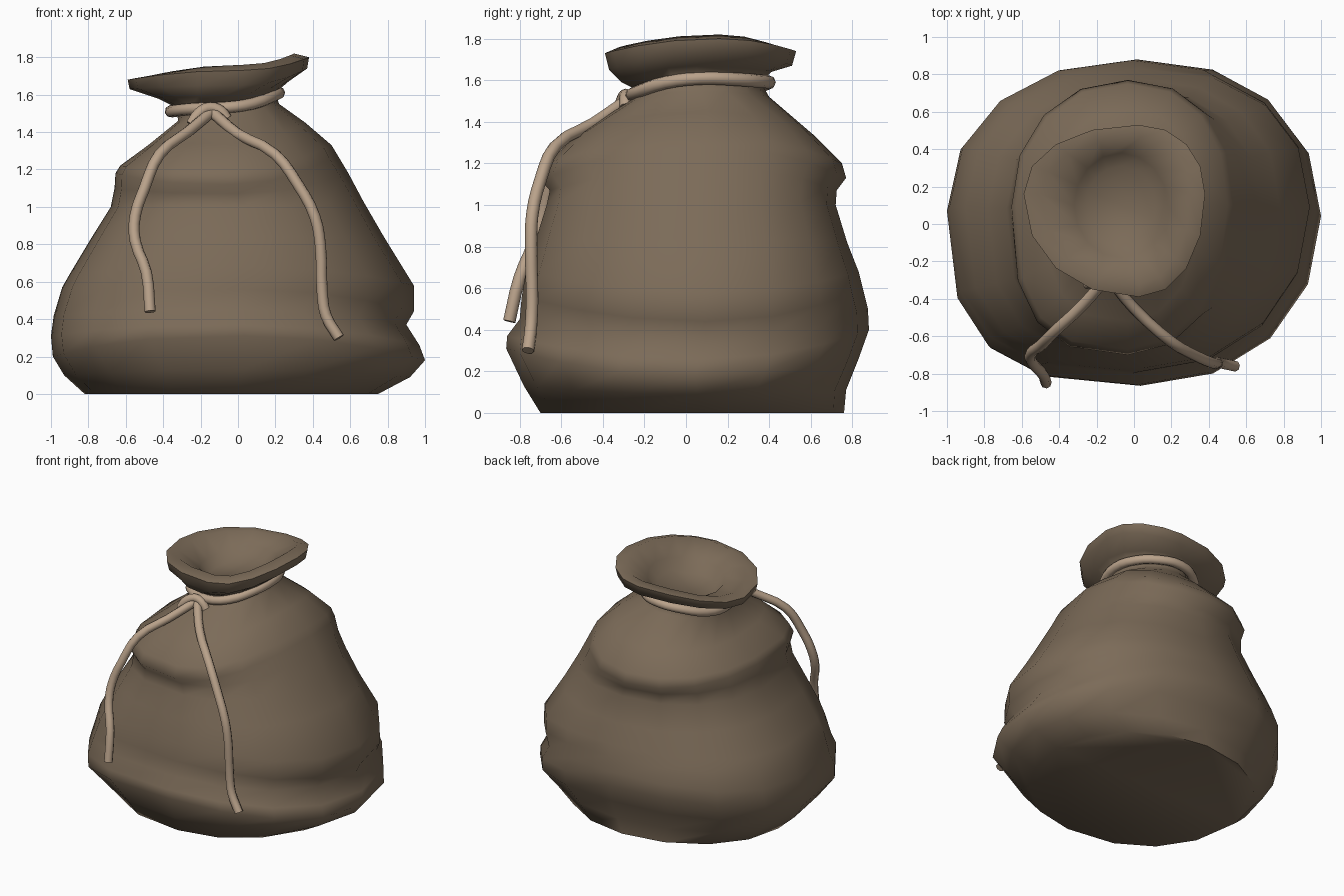
import bpy, bmesh
from math import sin, cos, pi, radians

if "Cube" in bpy.data.objects:
    bpy.data.objects.remove(bpy.data.objects["Cube"])

SIDES = 16
ROUND = (1, 1, 1, 1)


def material(name, rgb):
    m = bpy.data.materials.new(name)
    m.diffuse_color = (*rgb, 1)
    m.use_nodes = True
    m.node_tree.nodes["Principled BSDF"].inputs["Base Color"].default_value = m.diffuse_color
    return m


def spow(v, e):
    return abs(v) ** e * (1 if v >= 0 else -1)


def ring_points(r, bulge=ROUND, shift=(0, 0), sides=SIDES):
    """Closed loop through its left, right, front and back points: (x,z) (x,z) (y,z) (y,z).
    bulge: exponent per quadrant (back right, back left, front left, front right), below 1 is
    squarer. shift moves the widest place off the middle."""
    xl, zl, xr, zr, yf, zf, yb, zb = r
    cx, cy = (xl + xr) / 2 + shift[0], (yf + yb) / 2 + shift[1]
    pts = []
    for i in range(sides):
        c, s = cos(2 * pi * i / sides), sin(2 * pi * i / sides)
        e = bulge[4 * i // sides]
        rx = xr - cx if c > 0 else cx - xl
        ry = yb - cy if s > 0 else cy - yf
        z = c * c * (zr if c > 0 else zl) + s * s * (zb if s > 0 else zf)
        pts.append((cx + rx * spow(c, e), cy + ry * spow(s, e), z))
    return pts


def loft(name, rings, mat):
    bm = bmesh.new()
    loops = [[bm.verts.new(p) for p in ring] for ring in rings]
    for a, b in zip(loops, loops[1:]):
        for i in range(SIDES):
            j = (i + 1) % SIDES
            bm.faces.new((a[i], a[j], b[j], b[i]))
    bm.faces.new(loops[0][::-1])
    bm.faces.new(loops[-1])
    me = bpy.data.meshes.new(name)
    bm.to_mesh(me)
    bm.free()
    ob = bpy.data.objects.new(name, me)
    bpy.context.collection.objects.link(ob)
    me.materials.append(mat)
    smooth(ob)


def smooth(ob):
    bpy.ops.object.select_all(action='DESELECT')
    ob.select_set(True)
    bpy.context.view_layer.objects.active = ob
    if ob.type == 'CURVE':
        bpy.ops.object.convert(target='MESH')
    bpy.ops.object.shade_smooth_by_angle(angle=radians(75))


def cord(name, pts, mat, radius=0.03, closed=False):
    cu = bpy.data.curves.new(name, 'CURVE')
    cu.dimensions = '3D'
    cu.bevel_depth = radius
    cu.bevel_resolution = 2
    cu.use_fill_caps = True
    cu.resolution_u = 3
    sp = cu.splines.new('BEZIER')
    sp.bezier_points.add(len(pts) - 1)
    for bp, p in zip(sp.bezier_points, pts):
        bp.co = p
        bp.handle_left_type = bp.handle_right_type = 'AUTO'
    sp.use_cyclic_u = closed
    cu.materials.append(mat)
    ob = bpy.data.objects.new(name, cu)
    bpy.context.collection.objects.link(ob)
    smooth(ob)


cloth = material("cloth", (0.2, 0.147, 0.098))
rope = material("rope", (0.485, 0.36, 0.255))

# Sack body: sagging base, slanted low crease, overhanging shoulder
body = [
    (-.82, 0, .75, 0, -.70, 0, .76, 0),
    (-.93, .10, .92, .09, -.78, .13, .77, .11),
    (-.99, .20, 1.0, .18, -.865, .31, .83, .26),
    (-1.0, .31, .97, .26, -.86, .37, .88, .40),
    (-.985, .42, .90, .37, -.80, .45, .875, .50),
    (-.94, .57, .94, .44, -.79, .56, .85, .60),
    (-.90, .64, .94, .58, -.77, .68, .83, .68),
    (-.78, .84, .78, .84, -.72, .84, .775, .82),
    (-.68, 1.0, .67, 1.03, -.67, 1.0, .72, 1.0),
    (-.66, 1.1, .59, 1.18, -.655, 1.07, .725, 1.07),
    (-.655, 1.18, .53, 1.28, -.70, 1.12, .77, 1.13),
    (-.63, 1.22, .50, 1.33, -.67, 1.20, .75, 1.20),
    (-.48, 1.33, .36, 1.45, -.52, 1.34, .61, 1.34),
]
# Tied neck, flared lip and the hollow inside it
neck = [
    (-.32, 1.46, .22, 1.55, -.27, 1.50, .40, 1.52),
    (-.33, 1.53, .20, 1.61, -.23, 1.55, .36, 1.59),
    (-.43, 1.58, .27, 1.67, -.31, 1.59, .41, 1.64),
]
lip = [
    (-.58, 1.63, .37, 1.74, -.37, 1.65, .51, 1.67),
    (-.59, 1.68, .38, 1.80, -.39, 1.73, .53, 1.74),
    (-.50, 1.69, .30, 1.82, -.32, 1.76, .46, 1.75),
]
hollow = [
    (-.32, 1.63, .18, 1.72, -.18, 1.67, .38, 1.67),
    (-.26, 1.57, .12, 1.65, -.11, 1.60, .31, 1.61),
]
SLUMP = (.89, .94, .72, .95)
BASE = (1, 1, .85, 1)
loft("sack",
     [ring_points(r, BASE if k < 2 else SLUMP, (0.03, 0.06)) for k, r in enumerate(body)]
     + [ring_points(r) for r in neck]
     + [ring_points(r, (.95,) * 4, (0.13, 0.09)) for r in lip]
     + [ring_points(r) for r in hollow], cloth)

# Cord around the neck
cord("neck_cord", ring_points((-.36, 1.51, .22, 1.61, -.26, 1.53, .40, 1.59), sides=12), rope,
     0.032, True)

# Knot
cord("knot", [(-.25, -.32, 1.44), (-.21, -.31, 1.50), (-.15, -.29, 1.53),
              (-.09, -.29, 1.51), (-.06, -.29, 1.47)], rope)

# Hanging cord ends
cord("left_cord_end", [(-.15, -.29, 1.50), (-.27, -.43, 1.40), (-.42, -.57, 1.28),
                       (-.50, -.65, 1.10), (-.55, -.69, .95), (-.55, -.73, .82),
                       (-.49, -.80, .65), (-.47, -.85, .44)], rope)
cord("right_cord_end", [(-.13, -.29, 1.50), (0, -.45, 1.39), (.20, -.63, 1.28),
                        (.32, -.70, 1.12), (.41, -.74, .95), (.44, -.745, .80),
                        (.45, -.74, .55), (.47, -.745, .42), (.54, -.76, .30)], rope)
